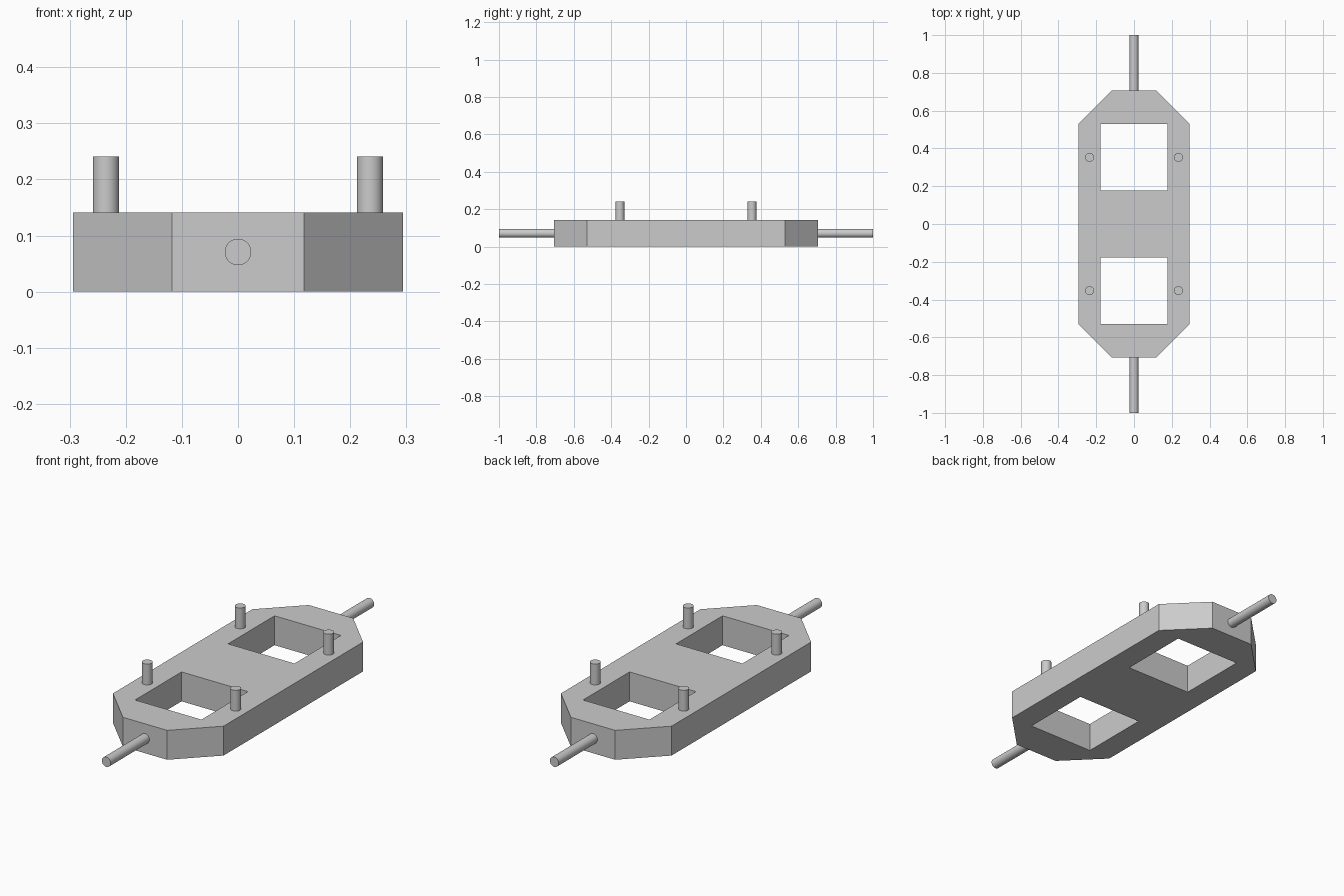
import bpy
import bmesh
import math
from mathutils import Vector

cube = bpy.data.objects.get("Cube")
if cube:
    bpy.data.objects.remove(cube, do_unlink=True)

U = 1 / 17            # design module
THICK = 2.4 * U
ROD_R = 0.4 * U
PEG_H = 1.7 * U
ROD_L = 5 * U

grey = bpy.data.materials.new("plain grey")
grey.use_nodes = True
colour = (0.6, 0.6, 0.6, 1)
grey.diffuse_color = colour
grey.node_tree.nodes["Principled BSDF"].inputs["Base Color"].default_value = colour


def frame_plate():
    """Long octagonal plate with two square windows."""
    corner = [(5, -9), (5, 9), (2, 12), (-2, 12), (-5, 9), (-5, -9), (-2, -12), (2, -12)]
    window = [(-3, 3), (3, 3), (3, 9), (-3, 9)]
    loops = [corner, window, [(x, -y) for x, y in window]]
    bm = bmesh.new()
    for loop in loops:
        verts = [bm.verts.new((x * U, y * U, 0)) for x, y in loop]
        for i, v in enumerate(verts):
            bm.edges.new((verts[i - 1], v))
    bmesh.ops.triangle_fill(bm, edges=bm.edges[:], use_beauty=True, normal=(0, 0, 1))
    top = bmesh.ops.extrude_face_region(bm, geom=bm.faces[:])["geom"]
    bmesh.ops.translate(bm, vec=(0, 0, THICK),
                        verts=[g for g in top if isinstance(g, bmesh.types.BMVert)])
    bmesh.ops.recalc_face_normals(bm, faces=bm.faces[:])
    mesh = bpy.data.meshes.new("frame_plate")
    bm.to_mesh(mesh)
    bm.free()
    mesh.materials.append(grey)
    obj = bpy.data.objects.new("frame_plate", mesh)
    bpy.context.collection.objects.link(obj)


def rod(name, start, direction, length):
    """Round rod growing from start along direction."""
    axis = Vector(direction)
    bpy.ops.mesh.primitive_cylinder_add(
        vertices=48, radius=ROD_R, depth=length,
        location=Vector(start) + axis * length / 2,
        rotation=axis.to_track_quat("Z", "Y").to_euler())
    obj = bpy.context.object
    obj.name = name
    obj.data.materials.append(grey)
    bpy.ops.object.shade_smooth_by_angle(angle=math.radians(30))


frame_plate()

# End shafts and the four upright pegs
for end, sy in (("front", -1), ("back", 1)):
    rod(end + "_shaft", (0, sy * 12 * U, THICK / 2), (0, sy, 0), ROD_L)
    for side, sx in (("right", -1), ("left", 1)):
        rod(f"{end}_{side}_peg", (sx * 4 * U, sy * 6 * U, THICK), (0, 0, 1), PEG_H)
